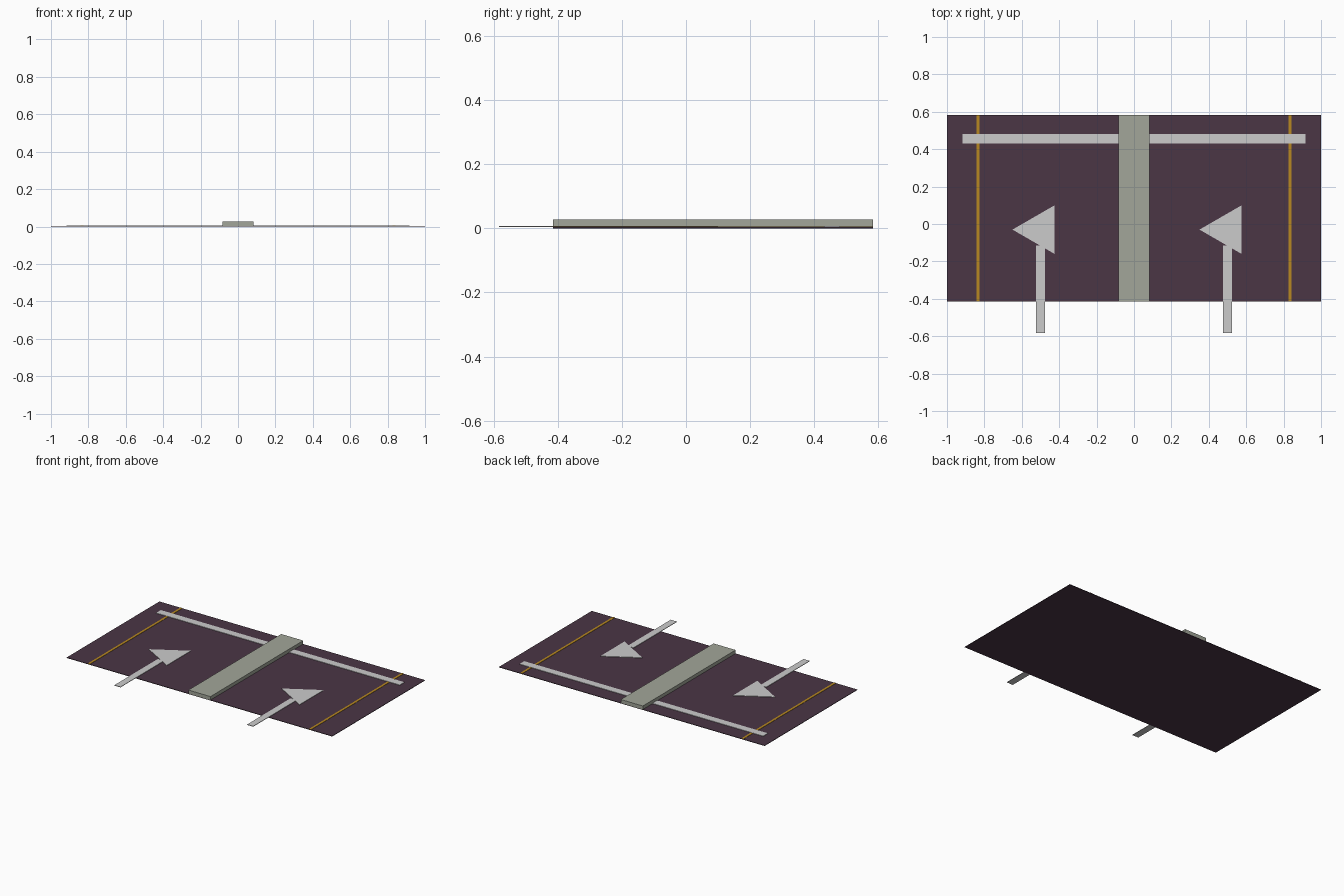
import bpy
from mathutils import Matrix

if "Cube" in bpy.data.objects:
    bpy.data.objects.remove(bpy.data.objects["Cube"])


def material(name, color):
    m = bpy.data.materials.new(name)
    m.diffuse_color = (*color, 1)
    m.use_nodes = True
    m.node_tree.nodes["Principled BSDF"].inputs["Base Color"].default_value = m.diffuse_color
    return m


ASPHALT = material("asphalt", (0.07, 0.037, 0.06))
CONCRETE = material("concrete", (0.36, 0.38, 0.32))
YELLOW = material("yellow_paint", (0.48, 0.25, 0.015))


def box(name, x0, x1, y0, y1, z0, z1, mat=None):
    bpy.ops.mesh.primitive_cube_add(size=1)
    o = bpy.context.object
    o.name = name
    o.data.transform(Matrix.Diagonal((x1 - x0, y1 - y0, z1 - z0, 1)))
    o.location = ((x0 + x1) / 2, (y0 + y1) / 2, (z0 + z1) / 2)
    if mat:
        o.data.materials.append(mat)
    return o


BACK, FRONT = 0.583, -0.415
TOP = 0.0035

# Road slab and raised median
box("road_slab", -1, 1, FRONT, BACK, 0, TOP, ASPHALT)
box("median", -0.083, 0.083, FRONT, BACK, TOP, 0.027, CONCRETE)

for side, s in (("left", -1), ("right", 1)):
    c = 0.5 * s
    # Yellow edge line
    x = 0.833 * s
    box(f"edge_line_{side}", x - 0.008, x + 0.008, FRONT, BACK, TOP, 0.0055, YELLOW)
    # Stop line across the lane
    box(f"stop_line_{side}", c - 0.417, c + 0.417, 0.43, 0.48, TOP, 0.0065)
    # Lane arrow shaft, running past the front edge of the slab
    box(f"arrow_shaft_{side}", c - 0.023, c + 0.023, -0.583, -0.116, TOP, 0.0068)
    # Three-sided arrow head with its tip towards -x
    bpy.ops.mesh.primitive_cylinder_add(vertices=3, radius=0.15, depth=0.003,
                                        location=(c, -0.03, 0.005))
    head = bpy.context.object
    head.name = f"arrow_head_{side}"
    head.data.transform(Matrix.Rotation(1.570796, 4, "Z"))
